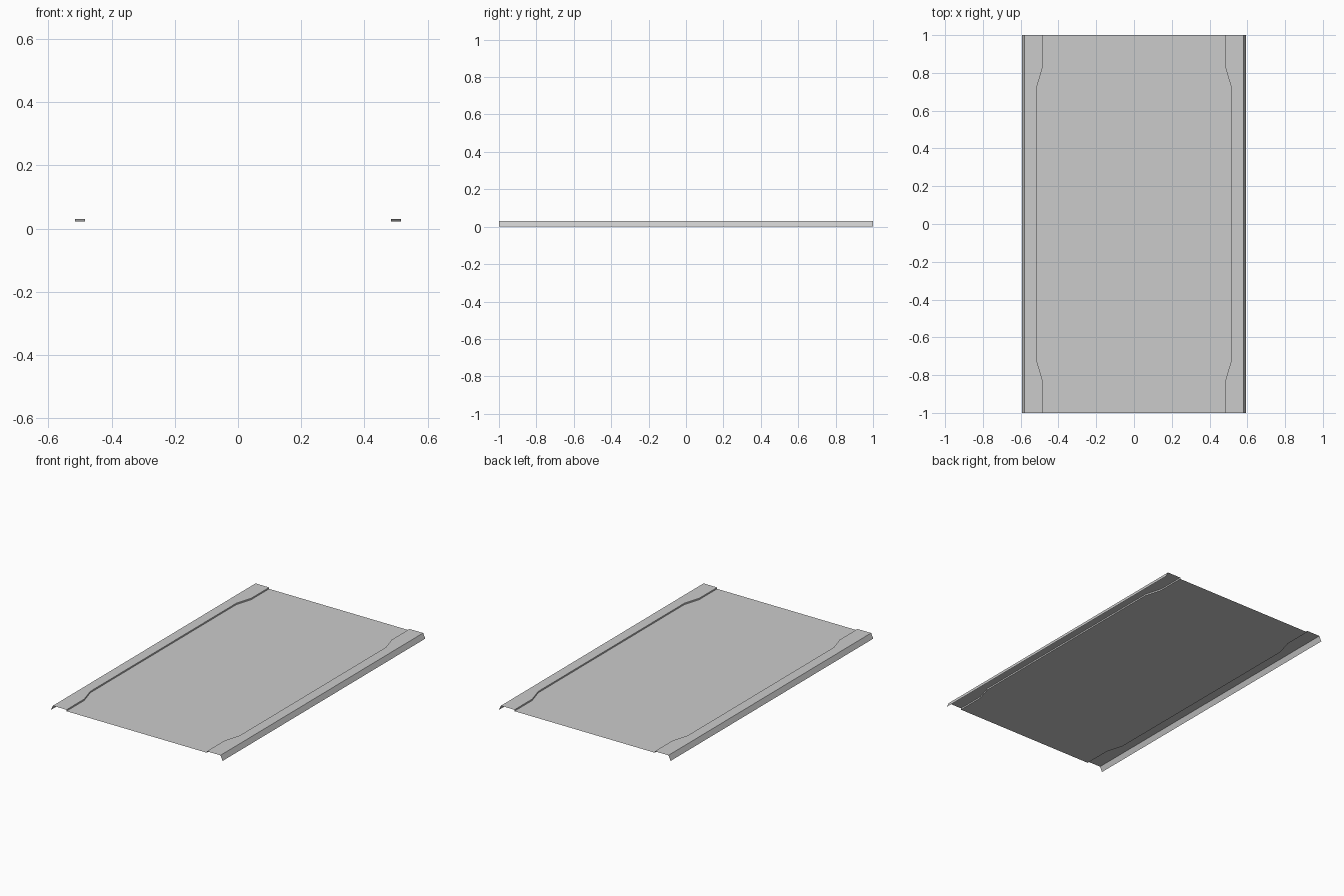
import bpy

if "Cube" in bpy.data.objects:
    bpy.data.objects.remove(bpy.data.objects["Cube"])

TOP, ROAD = 0.031, 0.022      # walkway and road heights
OUT, LIP = 0.594, 0.579       # foot and top of the outer bank
# Kerb line: (y, half width of the road)
KERB = [(-1, .485), (-.825, .485), (-.72, .516), (.72, .516), (.825, .485), (1, .485)]


def loft(name, rows):
    """Sheet running along y; each row is a cross-section going +x."""
    n = len(rows[0])
    verts = [p for r in rows for p in r]
    faces = [(i * n + j, i * n + j + 1, (i + 1) * n + j + 1, (i + 1) * n + j)
             for i in range(len(rows) - 1) for j in range(n - 1)]
    mesh = bpy.data.meshes.new(name)
    mesh.from_pydata(verts, [], faces)
    mesh.update()
    ob = bpy.data.objects.new(name, mesh)
    bpy.context.collection.objects.link(ob)
    return ob


# Road surface, widening between the two ends
loft("road_surface", [[(-w, y, ROAD), (w, y, ROAD)] for y, w in KERB])

# Kerb face, flat walkway and sloped outer bank on each side
for side, name in ((1, "right"), (-1, "left")):
    def section(points):
        return [[(side * x, y, z) for x, y, z in r][::side] for r in points]
    loft(name + "_kerb", section([[(w, y, ROAD), (w, y, TOP)] for y, w in KERB]))
    loft(name + "_walkway", section([[(w, y, TOP), (LIP, y, TOP)] for y, w in KERB]))
    loft(name + "_bank", section([[(LIP, y, TOP), (OUT, y, 0)] for y in (-1, 1)]))
